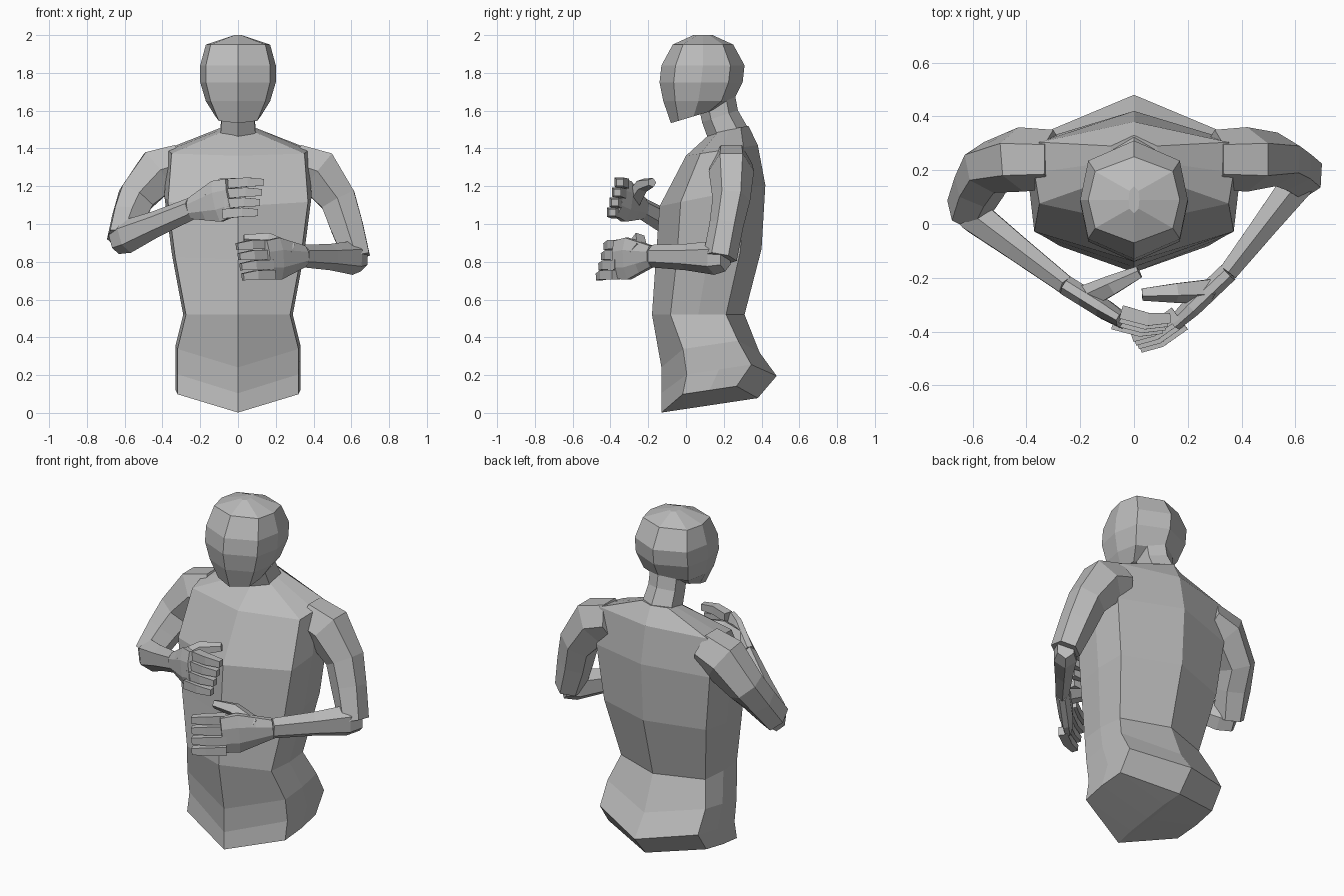
import bpy, bmesh
from math import cos, sin, pi
from mathutils import Vector

cube = bpy.data.objects.get("Cube")
if cube:
    bpy.data.objects.remove(cube, do_unlink=True)

grey = bpy.data.materials.new("matte grey")
grey.use_nodes = True
colour = (0.5, 0.5, 0.5, 1)
grey.diffuse_color = colour
grey.node_tree.nodes["Principled BSDF"].inputs["Base Color"].default_value = colour


def loft(name, rings):
    """Skin closed rings of equal length and cap both ends."""
    bm = bmesh.new()
    loops = [[bm.verts.new(point) for point in ring] for ring in rings]
    for lower, upper in zip(loops, loops[1:]):
        for i in range(len(lower)):
            bm.faces.new((lower[i - 1], lower[i], upper[i], upper[i - 1]))
    bm.faces.new(loops[0])
    bm.faces.new(loops[-1])
    bmesh.ops.recalc_face_normals(bm, faces=bm.faces)
    mesh = bpy.data.meshes.new(name)
    bm.to_mesh(mesh)
    bm.free()
    mesh.materials.append(grey)
    bpy.context.collection.objects.link(bpy.data.objects.new(name, mesh))


def body_ring(height, width, front, back, squareness, inset, tilt, dip=0):
    """Eight-sided mirrored ring; tilt raises the back, dip lowers both ridges."""
    depth = back - front

    def point(across, along, drop=0):
        rise = tilt * depth * (along - 0.5)
        return Vector((across * width, front + along * depth, height + rise - drop))

    half = [point(squareness, inset), point(1, 0.5), point(squareness, 1 - inset)]
    mirrored = [Vector((-p.x, p.y, p.z)) for p in reversed(half)]
    return [point(0, 0, dip), *half, point(0, 1, dip), *mirrored]


def tube(name, path, widths, heights, up, sides=6):
    """Tapering limb along a path, with its section height turned towards up."""
    rings = []
    for i, (centre, width, height) in enumerate(zip(path, widths, heights)):
        tangent = path[min(i + 1, len(path) - 1)] - path[max(i - 1, 0)]
        tangent.normalize()
        tall = (up - tangent * up.dot(tangent)).normalized()
        wide = tangent.cross(tall)
        angles = [2 * pi * (k + 0.5) / sides for k in range(sides)]
        rings.append([centre + wide * width * cos(a) + tall * height * sin(a)
                      for a in angles])
    loft(name, rings)


FORE, TALL = Vector((0, 1, 0)), Vector((0, 0, 1))

# Torso: keel under the hips, hips with dipped ridges, then waist to neck base
keel = body_ring(0.04, 0.01, -0.12, 0.37, 0.97, 0.22, 0.15)
hips = [body_ring(height, 0.33, -0.13, back, 0.97, 0.22, 0.15, dip=0.08)
        for height, back in ((0.12, 0.38), (0.23, 0.48), (0.36, 0.39))]
trunk = [body_ring(height, width, front, back, 0.95, 0.2, tilt)
         for height, width, front, back, tilt in (
             (0.52, 0.29, -0.18, 0.31, 0),
             (0.84, 0.35, -0.16, 0.4, 0.1),
             (1.15, 0.39, -0.14, 0.42, 0.2),
             (1.39, 0.37, 0, 0.38, 0.15),
             (1.5, 0.09, 0.13, 0.33, 0.2))]
loft("torso", [keel] + hips + trunk)

# Neck, leaning forward
radii = (0.11, 0.1, 0.1)
tube("neck", [Vector((0, 0.23, 1.46)), Vector((0, 0.18, 1.57)), Vector((0, 0.16, 1.67))],
     radii, radii, FORE)

# Head, from jaw to crown
loft("head", [body_ring(height, width, front, back, 0.85, 0.17, tilt)
              for height, width, front, back, tilt in (
                  (1.57, 0.12, -0.08, 0.16, 0.3),
                  (1.65, 0.17, -0.12, 0.25, 0),
                  (1.75, 0.2, -0.14, 0.3, 0),
                  (1.84, 0.2, -0.13, 0.31, 0),
                  (1.95, 0.17, -0.07, 0.25, 0),
                  (2, 0.02, 0.04, 0.14, 0))])


def arm(side, sign, bicep, elbow, wrist, knuckles, tips, thumb_tip):
    """One bent arm with its hand, from the shoulder to the fingertips."""
    shoulder = Vector((sign * 0.42, 0.24, 1.28))
    root = Vector((sign * 0.3, 0.24, 1.32))
    path = [root, shoulder, bicep, bicep.lerp(elbow, 0.45), elbow]
    tube(side + "_upper_arm", path, (0.12, 0.14, 0.11, 0.1, 0.08),
         (0.11, 0.12, 0.1, 0.09, 0.09), FORE)
    path = [elbow.lerp(wrist, t) for t in (-0.08, 0.08, 0.5, 1)]
    tube(side + "_forearm", path, (0.05, 0.07, 0.055, 0.04),
         (0.07, 0.09, 0.07, 0.06), TALL)

    # Palm flares from the wrist to the knuckles
    path = [wrist.lerp(knuckles, k / 3) for k in range(4)]
    tube(side + "_palm", path, (0.04, 0.04, 0.04, 0.03),
         (0.06, 0.09, 0.12, 0.11), TALL, sides=8)

    # Four slightly bent fingers, spread across the palm
    spread = Vector((-sign * 0.015, 0.02, 0.08))
    for k, finger in enumerate(("index", "middle", "ring", "little")):
        offset = spread * (1 - k * 2 / 3)
        root, tip = knuckles.lerp(wrist, 0.1) + offset, tips + offset
        bend = root.lerp(tip, 0.55) - FORE * 0.015 + TALL * 0.005
        radii = (0.036, 0.034, 0.026)
        tube(f"{side}_{finger}_finger", [root, bend, tip], radii, radii, TALL, sides=4)

    # Thumb rises from the top of the palm
    root = wrist.lerp(knuckles, 0.35) + TALL * 0.03
    bend = root.lerp(thumb_tip, 0.5) + TALL * 0.03
    radii = (0.05, 0.04, 0.025)
    tube(side + "_thumb", [root, bend, thumb_tip], radii, radii, TALL, sides=5)


arm("left", 1,
    bicep=Vector((0.53, 0.24, 1.13)),
    elbow=Vector((0.63, 0.18, 0.82)),
    wrist=Vector((0.35, -0.18, 0.83)),
    knuckles=Vector((0.15, -0.37, 0.81)),
    tips=Vector((0.01, -0.44, 0.8)),
    thumb_tip=Vector((0.03, -0.26, 0.92)))
arm("right", -1,
    bicep=Vector((-0.54, 0.21, 1.14)),
    elbow=Vector((-0.62, 0.05, 0.92)),
    wrist=Vector((-0.25, -0.23, 1.08)),
    knuckles=Vector((-0.04, -0.36, 1.14)),
    tips=Vector((0.12, -0.37, 1.14)),
    thumb_tip=Vector((0.02, -0.18, 1.22)))
